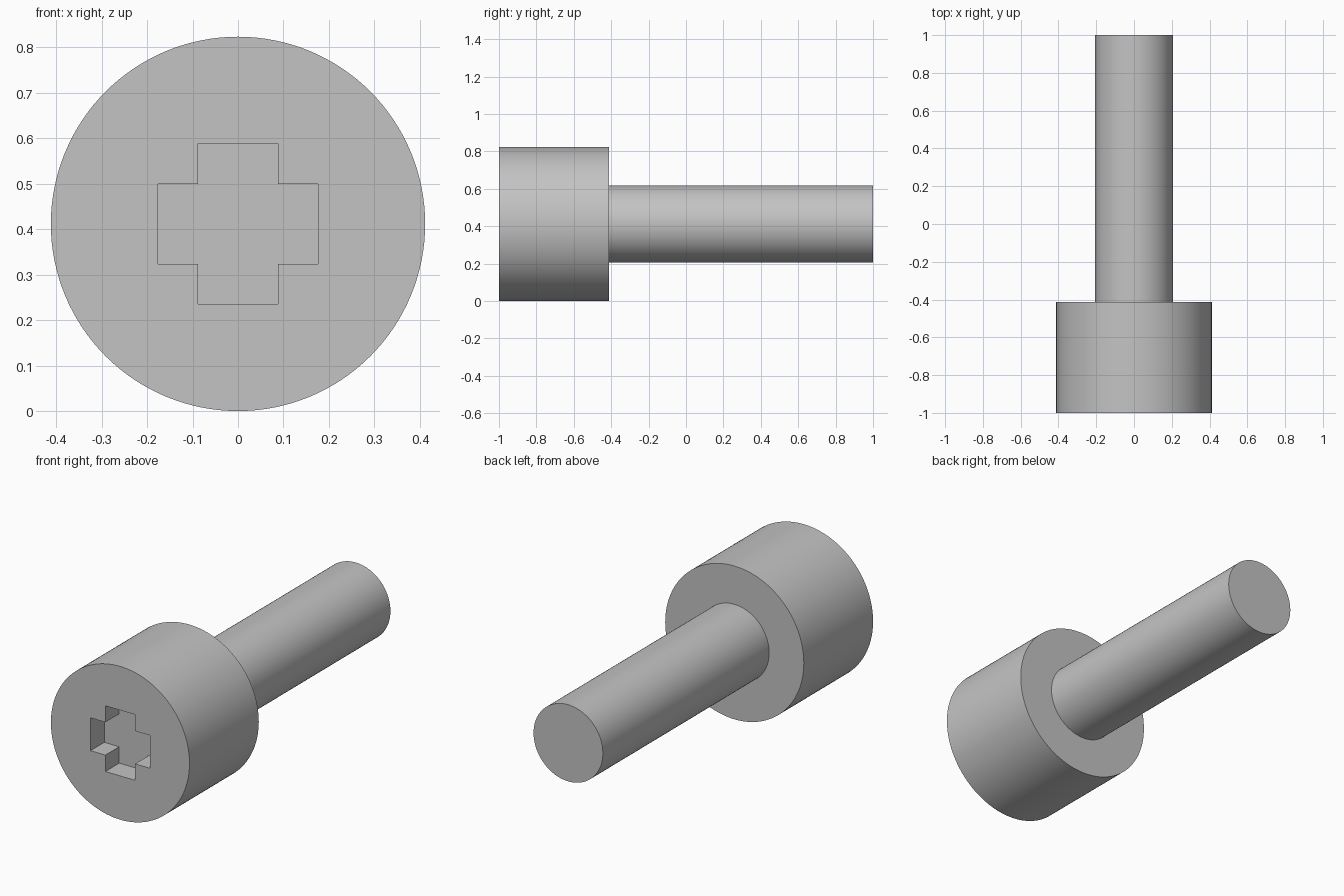
import bpy
import bmesh
from math import radians
from mathutils import Matrix, Vector

cube = bpy.data.objects.get("Cube")
if cube:
    bpy.data.objects.remove(cube, do_unlink=True)

# The part is 17 units long, scaled to a length of 2
U = 2 / 17
HEAD_RADIUS, HEAD_LENGTH = 3.5 * U, 5 * U
SHAFT_RADIUS = 1.75 * U
CROSS_HALF, ARM_HALF, RECESS_DEPTH = 1.5 * U, 0.75 * U, U
AXIS_Z = HEAD_RADIUS
FRONT, BACK = -1.0, 1.0
SHOULDER = FRONT + HEAD_LENGTH

steel = bpy.data.materials.new("grey steel")
steel.use_nodes = True
grey = (0.55, 0.55, 0.55, 1)
steel.diffuse_color = grey
steel.node_tree.nodes["Principled BSDF"].inputs["Base Color"].default_value = grey


def add_object(name, bm):
    bmesh.ops.recalc_face_normals(bm, faces=bm.faces)
    mesh = bpy.data.meshes.new(name)
    bm.to_mesh(mesh)
    bm.free()
    mesh.materials.append(steel)
    obj = bpy.data.objects.new(name, mesh)
    bpy.context.collection.objects.link(obj)
    return obj


def select_only(obj):
    bpy.ops.object.select_all(action="DESELECT")
    obj.select_set(True)
    bpy.context.view_layer.objects.active = obj


def rod(name, radius, start, end):
    """Round bar along y."""
    bm = bmesh.new()
    place = Matrix.Translation((0, (start + end) / 2, AXIS_Z)) @ Matrix.Rotation(radians(90), 4, "X")
    bmesh.ops.create_cone(bm, cap_ends=True, segments=128, radius1=radius,
                          radius2=radius, depth=end - start, matrix=place)
    return add_object(name, bm)


def cross_prism(name, start, end):
    """Plus-shaped prism along y."""
    a, c = ARM_HALF, CROSS_HALF
    corner = [(c, -a), (c, a), (a, a)]
    bm = bmesh.new()
    verts = []
    for quarter in range(4):
        turn = Matrix.Rotation(radians(90 * quarter), 2)
        for point in corner:
            x, z = turn @ Vector(point)
            verts.append(bm.verts.new((x, start, AXIS_Z + z)))
    face = bm.faces.new(verts)
    side = bmesh.ops.extrude_face_region(bm, geom=[face])
    moved = [v for v in side["geom"] if isinstance(v, bmesh.types.BMVert)]
    bmesh.ops.translate(bm, verts=moved, vec=(0, end - start, 0))
    return add_object(name, bm)


# Head, and shaft seated slightly inside it
head = rod("head", HEAD_RADIUS, FRONT, SHOULDER)
shaft = rod("shaft", SHAFT_RADIUS, SHOULDER - U / 2, BACK)

# Cross-shaped drive recess in the front of the head
cutter = cross_prism("recess_cutter", FRONT - U, FRONT + RECESS_DEPTH)
cutter.hide_render = True
cut = head.modifiers.new("drive_recess", "BOOLEAN")
cut.operation = "DIFFERENCE"
cut.solver = "EXACT"
cut.object = cutter
select_only(head)
bpy.ops.object.modifier_apply(modifier=cut.name)
bpy.data.objects.remove(cutter, do_unlink=True)

# Smooth round sides with crisp rims
for part in (head, shaft):
    select_only(part)
    bpy.ops.object.shade_smooth_by_angle(angle=radians(30))
